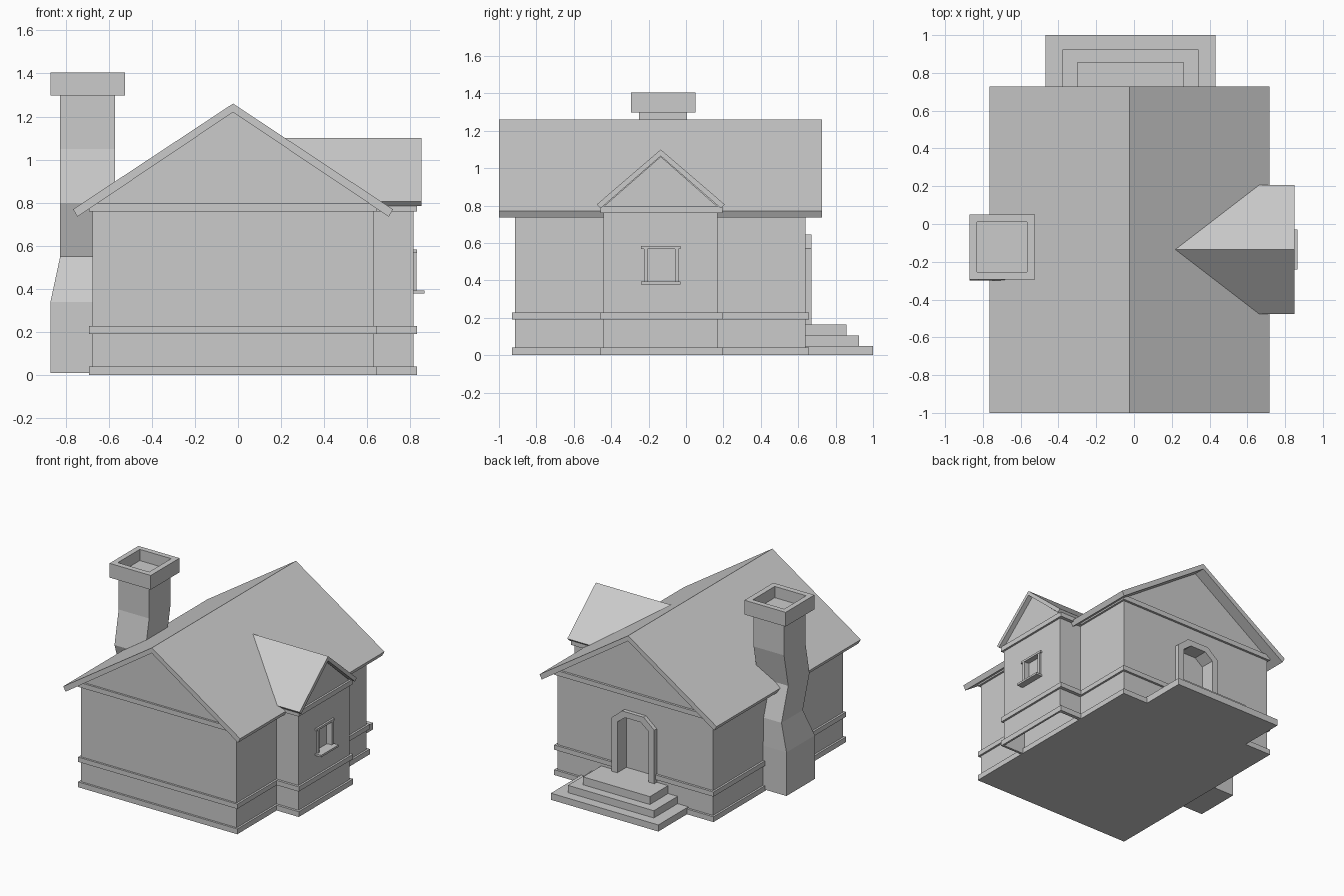
import bpy, bmesh

if "Cube" in bpy.data.objects:
    bpy.data.objects.remove(bpy.data.objects["Cube"])


def loft(name, loops, cyclic=False):
    """Skin a list of equal-length point loops; cap the ends unless cyclic."""
    bm = bmesh.new()
    rows = [[bm.verts.new(p) for p in loop] for loop in loops]
    n = len(rows[0])
    pairs = list(zip(rows, rows[1:])) + ([(rows[-1], rows[0])] if cyclic else [])
    for a, b in pairs:
        for i in range(n):
            j = (i + 1) % n
            bm.faces.new((a[i], a[j], b[j], b[i]))
    if not cyclic:
        bm.faces.new(rows[0])
        bm.faces.new(rows[-1])
    bmesh.ops.recalc_face_normals(bm, faces=bm.faces)
    mesh = bpy.data.meshes.new(name)
    bm.to_mesh(mesh)
    bm.free()
    ob = bpy.data.objects.new(name, mesh)
    bpy.context.collection.objects.link(ob)
    return ob


def rect(x0, x1, y0, y1, z):
    return [(x0, y0, z), (x1, y0, z), (x1, y1, z), (x0, y1, z)]


def box(name, x0, x1, y0, y1, z0, z1):
    return loft(name, [rect(x0, x1, y0, y1, z0), rect(x0, x1, y0, y1, z1)])


def ring(name, outer, inner, z0, z1):
    return loft(name, [rect(*outer, z0), rect(*outer, z1),
                       rect(*inner, z1), rect(*inner, z0)], True)


def prism_y(name, prof, y0, y1):
    return loft(name, [[(x, y, z) for x, z in prof] for y in (y0, y1)])


def prism_x(name, prof, x0, x1):
    return loft(name, [[(x, y, z) for y, z in prof] for x in (x0, x1)])


def cut(ob, cutter):
    mod = ob.modifiers.new("cut", 'BOOLEAN')
    mod.operation = 'DIFFERENCE'
    mod.solver = 'EXACT'
    mod.object = cutter
    bpy.context.view_layer.objects.active = ob
    bpy.ops.object.modifier_apply(modifier=mod.name)


def remove(ob):
    bpy.data.objects.remove(ob, do_unlink=True)


CX, CY = -0.023, -0.135   # house and bay centre lines

# Main walls with gables, and main roof
body = prism_y("house_walls", [(-0.675, 0), (0.63, 0), (0.63, 0.785),
                               (CX, 1.22), (-0.675, 0.785)], -0.915, 0.64)
prism_y("main_roof", [(-0.765, 0.77), (CX, 1.26), (0.718, 0.77),
                      (0.70, 0.735), (CX, 1.22), (-0.745, 0.735)], -1.0, 0.727)

# Bay walls and window recess, left open underneath
bay = prism_x("bay_walls", [(-0.44, 0), (0.168, 0), (0.168, 0.795),
                            (CY, 1.062), (-0.44, 0.795)], 0.62, 0.815)
pane = box("window_cutter", 0.785, 0.9, -0.205, -0.06, 0.39, 0.57)
cut(bay, pane)
remove(pane)
bm = bmesh.new()
bm.from_mesh(bay.data)
hidden = [f for f in bm.faces if (f.normal.z < -0.9 and f.calc_center_median().z < 0.01)
          or f.normal.x < -0.9]
bmesh.ops.delete(bm, geom=hidden, context='FACES')
bm.to_mesh(bay.data)
bm.free()

# Bay roof, its inner end following the main roof slope
prof = [(CY - 0.342, 0.806), (CY, 1.10), (CY + 0.342, 0.806),
        (CY + 0.322, 0.785), (CY, 1.065), (CY - 0.322, 0.785)]
loft("bay_roof", [[(CX + (1.255 - z) / 0.658, y, z) for y, z in prof],
                  [(0.85, y, z) for y, z in prof]])

# Doorway recess and frame
outer = [(0.18, 0.165), (0.18, 0.57), (0.09, 0.645)]
inner = [(0.13, 0.165), (0.13, 0.55), (0.065, 0.60)]


def arch(pts):
    return [(CX + x, z) for x, z in pts] + [(CX - x, z) for x, z in reversed(pts)]


prism_y("door_frame", arch(outer) + arch(inner)[::-1], 0.63, 0.67)
doorway = prism_y("door_cutter", arch(inner), 0.56, 0.8)
cut(body, doorway)

# Trim bands around house and bay
for part, z0, z1 in (("base", 0, 0.04), ("middle", 0.192, 0.228), ("top", 0.76, 0.797)):
    band = ring(part + "_trim", (-0.69, 0.645, -0.93, 0.657),
                (-0.675, 0.63, -0.915, 0.64), z0, z1)
    if part == "middle":
        cut(band, doorway)
    ring("bay_" + part + "_trim", (0.60, 0.83, -0.458, 0.194),
         (0.63, 0.815, -0.44, 0.168), z0, z1)
remove(doorway)

# Window frame
box("window_lintel", 0.80, 0.83, -0.24, -0.03, 0.567, 0.583)
box("window_sill", 0.80, 0.865, -0.24, -0.03, 0.378, 0.393)
for y in (-0.225, -0.06):
    box("window_jamb", 0.80, 0.828, y, y + 0.02, 0.393, 0.567)

# Back steps
for half, y, z0, z1 in ((0.45, 1.0, 0, 0.05), (0.36, 0.925, 0.05, 0.105),
                        (0.28, 0.858, 0.105, 0.165)):
    box("step", -0.018 - half, -0.018 + half, 0.635, y, z0, z1)

# Crooked chimney and hollow cap
loft("chimney", [rect(-0.87, -0.53, -0.30, 0.04, 0.01),
                 rect(-0.87, -0.53, -0.30, 0.04, 0.34),
                 rect(-0.825, -0.57, -0.22, 0.035, 0.55),
                 rect(-0.825, -0.57, -0.30, -0.045, 0.80),
                 rect(-0.825, -0.57, -0.25, 0.005, 1.05),
                 rect(-0.825, -0.57, -0.25, 0.005, 1.31)])
cap, hole = (-0.87, -0.525, -0.295, 0.05), (-0.83, -0.567, -0.253, 0.01)
loft("chimney_cap", [rect(*cap, 1.297), rect(*cap, 1.405),
                     rect(*hole, 1.405), rect(*hole, 1.32)])
